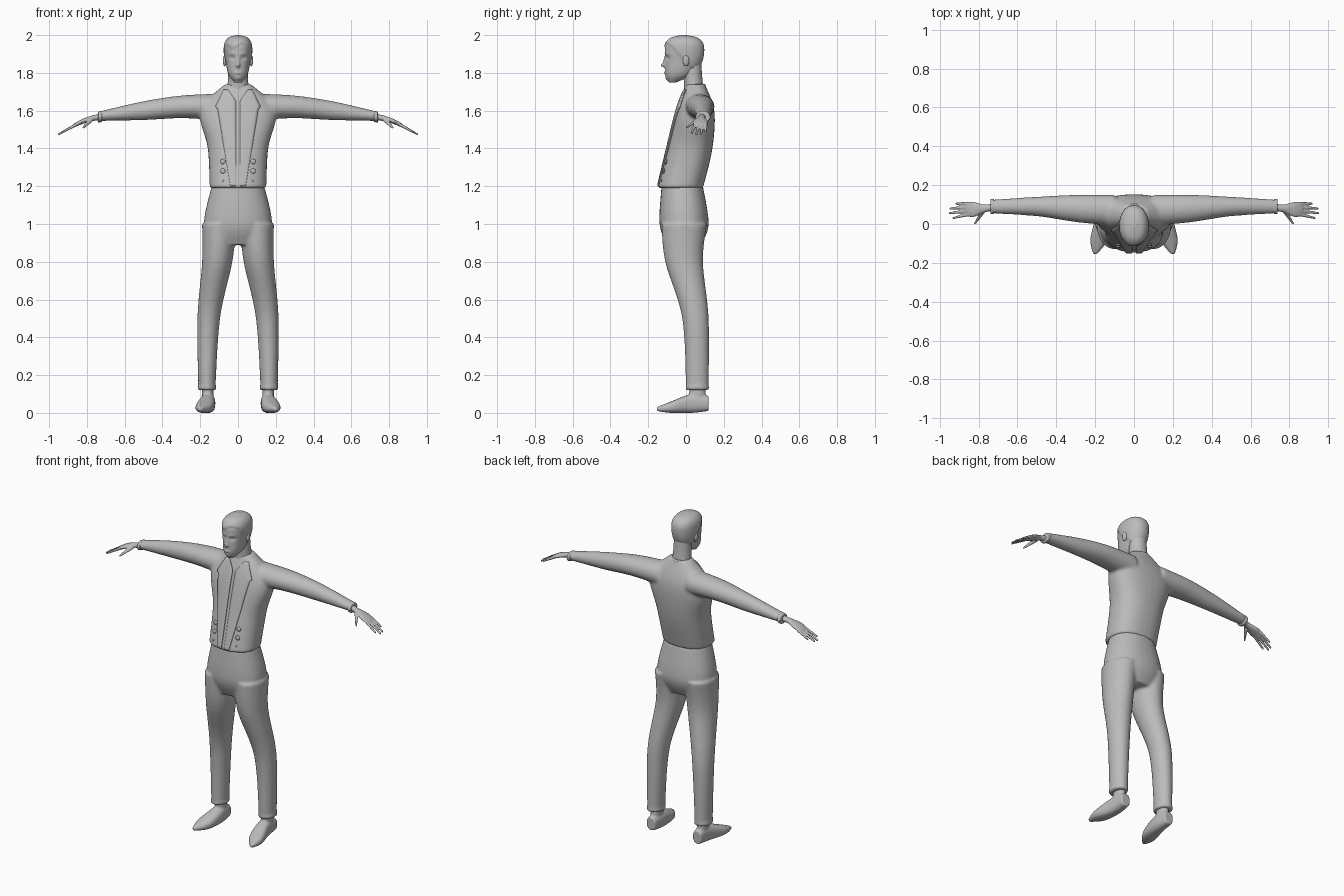
import bpy, bmesh, math
from mathutils import Vector
from mathutils.bvhtree import BVHTree

cube = bpy.data.objects.get("Cube")
if cube:
    bpy.data.objects.remove(cube)

grey = (0.5, 0.5, 0.5, 1)
material = bpy.data.materials.new("plain grey")
material.use_nodes = True
material.diffuse_color = grey
for node in material.node_tree.nodes:
    if node.type == 'BSDF_PRINCIPLED':
        node.inputs["Base Color"].default_value = grey


def clamp(value):
    return max(0, min(1, value))


def spline(rows, steps):
    """Smooth interpolation through a list of equal-length tuples."""
    last = len(rows) - 1
    for i in range(last):
        before, start, end, after = (rows[max(0, min(last, i + k))] for k in (-1, 0, 1, 2))
        for j in range(steps):
            t = j / steps
            yield [b + t / 2 * (c - a + t * (2*a - 5*b + 4*c - d + t * (3*(b - c) + d - a)))
                   for a, b, c, d in zip(before, start, end, after)]
    yield rows[last]


def loft(bm, axis, rings, square=1, sides=32, steps=8, both=False):
    """Closed skin over rings (position, centre, radii); a single centre value means x = 0."""
    rings = [ring if len(ring) == 5 else (ring[0], 0, *ring[1:]) for ring in rings]
    for sign in ((1, -1) if both else (1,)):
        loops = []
        for along, centre_a, centre_b, radius_a, radius_b in spline(rings, steps):
            loop = []
            for k in range(sides):
                angle = math.tau * k / sides
                c, s = math.cos(angle), math.sin(angle)
                a = centre_a + radius_a * math.copysign(abs(c) ** square, c)
                b = centre_b + radius_b * math.copysign(abs(s) ** square, s)
                x, y, z = {'x': (along, a, b), 'y': (a, along, b), 'z': (a, b, along)}[axis]
                loop.append(bm.verts.new((sign * x, y, z)))
            loops.append(loop)
        for low, high in zip(loops, loops[1:]):
            for k in range(sides):
                bm.faces.new((low[k - 1], low[k], high[k], high[k - 1]))
        bm.faces.new(loops[0][::-1])
        bm.faces.new(loops[-1])


def ball(bm, centre, size):
    """Sphere scaled to the given radii."""
    for vert in bmesh.ops.create_uvsphere(bm, u_segments=16, v_segments=10, radius=1)["verts"]:
        vert.co = vert.co * Vector(size) + centre


def finish(name, bm, voxel=0, relax=4):
    """Make the object; a voxel size fuses overlapping lofts into one skin."""
    bmesh.ops.recalc_face_normals(bm, faces=bm.faces)
    for face in bm.faces:
        face.smooth = True
    mesh = bpy.data.meshes.new(name)
    bm.to_mesh(mesh)
    bm.free()
    mesh.materials.append(material)
    part = bpy.data.objects.new(name, mesh)
    bpy.context.scene.collection.objects.link(part)
    if voxel:
        fuse = part.modifiers.new("fuse", 'REMESH')
        fuse.mode, fuse.voxel_size, fuse.use_smooth_shade = 'VOXEL', voxel, True
        soften = part.modifiers.new("soften", 'SMOOTH')
        soften.factor, soften.iterations = 0.5, relax
    return part


# Jacket: torso and sleeves
bm = bmesh.new()
loft(bm, 'z', [(1.19, -.03, .15, .12), (1.4, .02, .16, .12), (1.6, .05, .2, .1), (1.74, .05, .07, .05)],
     square=.85)
loft(bm, 'x', [(.1, .07, 1.62, .08, .07), (.3, .08, 1.62, .07, .06), (.5, .09, 1.6, .05, .05),
               (.74, .09, 1.57, .035, .025)], both=True)
jacket = finish("jacket", bm, voxel=.009, relax=6)

# Sleeve cuffs
bm = bmesh.new()
loft(bm, 'x', [(.72, .09, 1.57, .04, .03), (.74, .09, 1.565, .04, .03)], both=True)
finish("sleeve_cuffs", bm, voxel=.005)

# Trousers: seat, legs and turned hems
bm = bmesh.new()
loft(bm, 'z', [(1.2, -.02, .14, .11), (1, -.01, .18, .13), (.89, -.01, .12, .09)], square=.9)
loft(bm, 'z', [(1, .1, -.01, .09, .12), (.8, .11, -.01, .08, .1), (.5, .155, .05, .06, .07),
               (.12, .165, .06, .045, .06)], both=True)
loft(bm, 'z', [(.12, .165, .06, .05, .063), (.14, .165, .06, .05, .063)], both=True)
finish("trousers", bm, voxel=.009)

# Shoes and ankles
bm = bmesh.new()
loft(bm, 'y', [(.12, .16, .05, .03, .04), (.03, .16, .05, .04, .05), (-.08, .18, .03, .045, .03),
               (-.155, .2, .02, .01, .01)], square=.8, both=True)
loft(bm, 'z', [(.04, .16, .06, .03, .05), (.15, .16, .06, .03, .04)], both=True)
finish("shoes", bm, voxel=.006, relax=3)

# Hands: palm, four fingers and thumb
bm = bmesh.new()
loft(bm, 'x', [(.7, .09, 1.57, .02, .02), (.77, .08, 1.56, .02, .015), (.83, .075, 1.54, .04, .013),
               (.87, .075, 1.52, .03, .01)], both=True)
for finger in range(4):
    reach = .955 - .012 * (finger - 1.3) ** 2
    knuckle, tip = .05 + .018 * finger, .03 + .025 * finger
    loft(bm, 'x', [(.85, knuckle, 1.53, .01, .01), (reach, tip, 1.95 - reach / 2, .006, .006)],
         sides=12, both=True)
loft(bm, 'y', [(.06, .78, 1.55, .014, .012), (0, .82, 1.51, .006, .006)], sides=12, both=True)
finish("hands", bm, voxel=.004, relax=2)

# Neck and shirt collar
bm = bmesh.new()
loft(bm, 'z', [(1.66, .05, .07, .06), (1.74, .04, .055, .05), (1.86, .03, .05, .05)])
finish("neck", bm)
bm = bmesh.new()
loft(bm, 'z', [(1.69, .05, .075, .06), (1.74, .05, .06, .055)])
finish("shirt_collar", bm, voxel=.006, relax=2)

# Head; each face feature is a soft push: x, z, width, height, depth
features = {
    "nose_tip": (0, 1.84, .01, .01, -.02),
    "nose_bridge": (0, 1.86, .01, .02, -.01),
    "eye_socket": (.03, 1.88, .014, .01, .012),
    "eyeball": (.03, 1.88, .007, .004, -.004),
    "brow": (.03, 1.9, .02, .006, -.004),
    "lips": (0, 1.8, .016, .005, -.006),
    "chin": (0, 1.77, .015, .01, -.005),
}
bm = bmesh.new()
loft(bm, 'z', [(1.75, -.07, .02, .02), (1.79, -.04, .05, .07), (1.86, -.015, .065, .095),
               (1.94, -.01, .07, .1), (1.98, -.01, .05, .07), (1.994, -.01, .01, .01)],
     square=.92, sides=80, steps=12)
for vert in bm.verts:
    x, y, z = vert.co
    if y < -.03:
        for fx, fz, width, height, depth in features.values():
            vert.co.y += depth * math.exp(-((abs(x) - fx) / width) ** 2 - ((z - fz) / height) ** 2)
    # Raised hair above a hairline that drops towards the nape
    back = clamp((y + .07) / .12)
    hairline = 1.94 - .14 * back + .012 * math.sin(60 * x) * (1 - back)
    raised = clamp((z - hairline) / .007)
    vert.co += (vert.co - Vector((0, 0, 1.88))).normalized() * raised * .006
finish("head", bm)

# Ears
bm = bmesh.new()
for side in (1, -1):
    ball(bm, Vector((side * .07, 0, 1.865)), (.01, .017, .03))
finish("ears", bm)

# Lapels, laid on the front of the jacket and notched at the collar
bpy.context.view_layer.update()
skin = BVHTree.FromObject(jacket, bpy.context.evaluated_depsgraph_get())


def on_front(x, z, lift):
    hit = skin.ray_cast(Vector((x, -1, z)), Vector((0, 1, 0)))[0]
    return Vector((x, (hit.y if hit else 0) - lift, z))


hem, notch, top = 1.2, 1.62, 1.71
rows, columns = 40, 6
bm = bmesh.new()
for side in (1, -1):
    grid = []
    for row in range(rows + 1):
        z = hem + (top - hem) * row / rows
        inner = .01 + .7 * max(0, z - 1.65)
        outer = .04 + .07 * (z - hem) / (notch - hem) if z < notch else .12 - (z - notch) / 2
        grid.append([bm.verts.new(on_front(side * (inner + (outer - inner) * i / columns), z, .004))
                     for i in range(columns + 1)])
    for low, high in zip(grid, grid[1:]):
        for i in range(columns):
            bm.faces.new((low[i], low[i + 1], high[i + 1], high[i]))
lapels = finish("lapels", bm)
cloth = lapels.modifiers.new("cloth", 'SOLIDIFY')
cloth.thickness, cloth.offset = .006, 0

# Jacket buttons, the lowest pair smaller
bm = bmesh.new()
for side in (1, -1):
    for height, radius in ((1.33, .014), (1.28, .014), (1.23, .006)):
        ball(bm, on_front(side * .08, height, .002), (radius, radius / 2, radius))
finish("buttons", bm)
